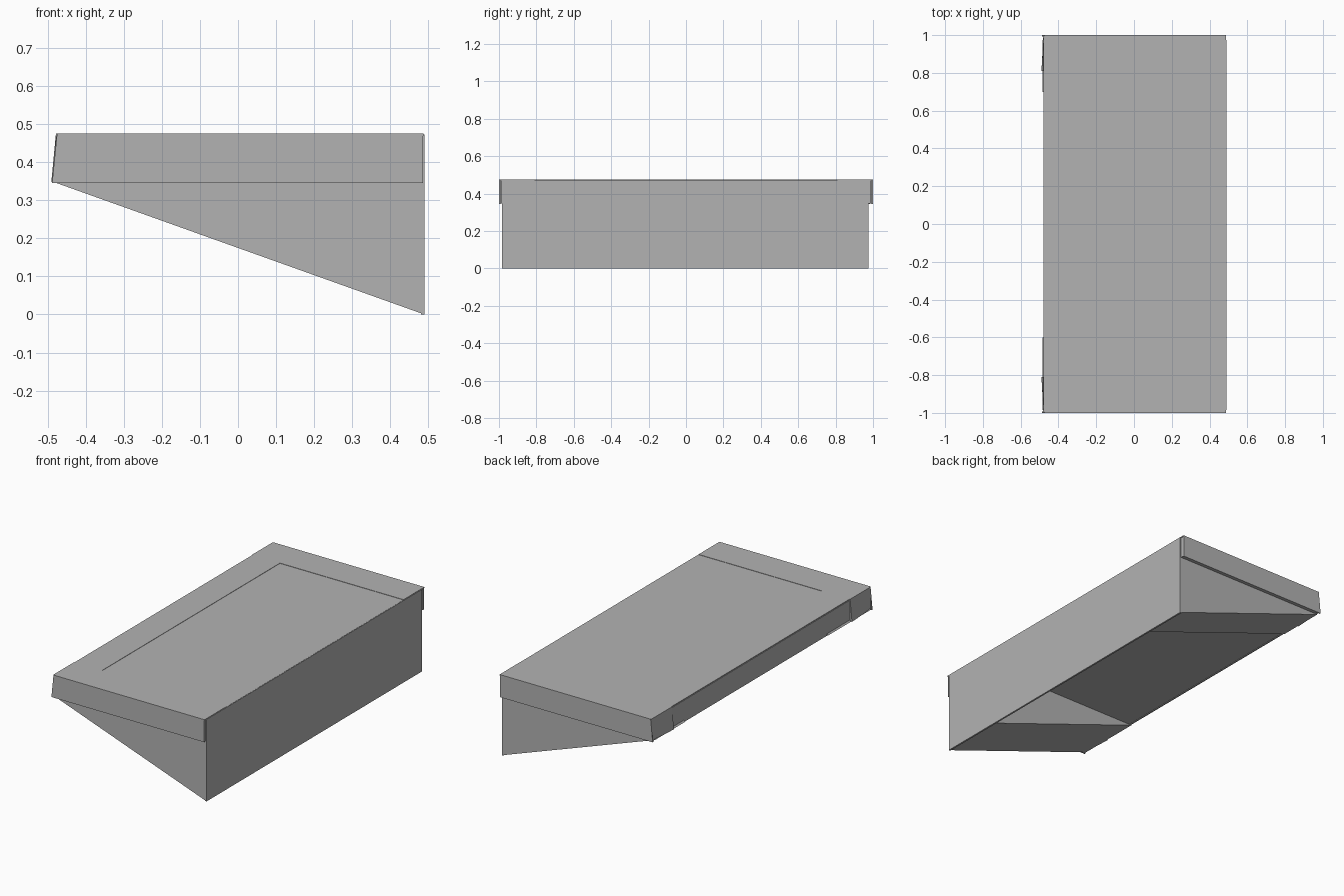
import bpy

cube = bpy.data.objects.get("Cube")
if cube:
    bpy.data.objects.remove(cube, do_unlink=True)

grey = bpy.data.materials.new("plain grey")
grey.use_nodes = True
colour = (0.45, 0.45, 0.45, 1)
grey.diffuse_color = colour
grey.node_tree.nodes["Principled BSDF"].inputs["Base Color"].default_value = colour


def loft(name, first, second):
    """Solid joining two matching outlines."""
    n = len(first)
    faces = [tuple(range(n)), tuple(range(2 * n - 1, n - 1, -1))]
    faces += [(i, i + n, (i + 1) % n + n, (i + 1) % n) for i in range(n)]
    mesh = bpy.data.meshes.new(name)
    mesh.from_pydata(first + second, [], faces)
    mesh.materials.append(grey)
    obj = bpy.data.objects.new(name, mesh)
    bpy.context.collection.objects.link(obj)
    # Make every face point outward
    import bmesh
    bm = bmesh.new()
    bm.from_mesh(mesh)
    bmesh.ops.recalc_face_normals(bm, faces=bm.faces)
    bm.to_mesh(mesh)
    bm.free()
    return obj


def extrude_y(name, profile, y0, y1):
    return loft(name, [(x, y0, z) for x, z in profile],
                [(x, y1, z) for x, z in profile])


def box(name, x0, x1, y0, y1, z0, z1):
    return extrude_y(name, [(x0, z0), (x1, z0), (x1, z1), (x0, z1)], y0, y1)


TOP, UNDER, EDGE, SEAM = 0.475, 0.348, -0.475, 0.81

# Roof slab and tall wall plate
box("roof_slab", EDGE, 0.484, -0.99, 0.99, UNDER, 0.47)
box("wall_plate", 0.48, 0.49, -0.985, 0.975, 0, 0.472)

# Triangular brackets under both ends
wedge = [(0.489, 0), (0.489, 0.36), (-0.475, 0.36), (-0.485, UNDER)]
extrude_y("front_bracket", wedge, -0.985, -0.6)
extrude_y("back_bracket", wedge, 0.7, 0.975)

# Top covering: sunken centre panel and its border
box("top_panel", -0.3, 0.487, -SEAM, SEAM, 0.469, 0.473)
box("top_border_long", EDGE, -0.3, -SEAM, SEAM, 0.469, TOP)

# End borders, side fascias and flared corner flaps
skirt = [(-0.488, 0.345), (0.485, 0.345), (0.485, TOP), (-0.475, TOP)]
for label, side in (("front", -1), ("back", 1)):
    box(label + "_top_border", -0.468, 0.487,
        min(side, side * SEAM), max(side, side * SEAM), 0.469, TOP)
    extrude_y(label + "_fascia", skirt, side * 0.993, side)
    outline = [(-0.49, SEAM), (-0.48, 0.995), (-0.46, 0.995), (-0.46, SEAM)]
    loft(label + "_corner_flap",
         [(x, side * y, UNDER) for x, y in outline],
         [(max(x, -0.478), side * y, TOP) for x, y in outline])

# Lip below the long open edge
box("long_edge_lip", EDGE - 0.003, EDGE + 0.005, -0.985, 0.985, 0.345, 0.47)
